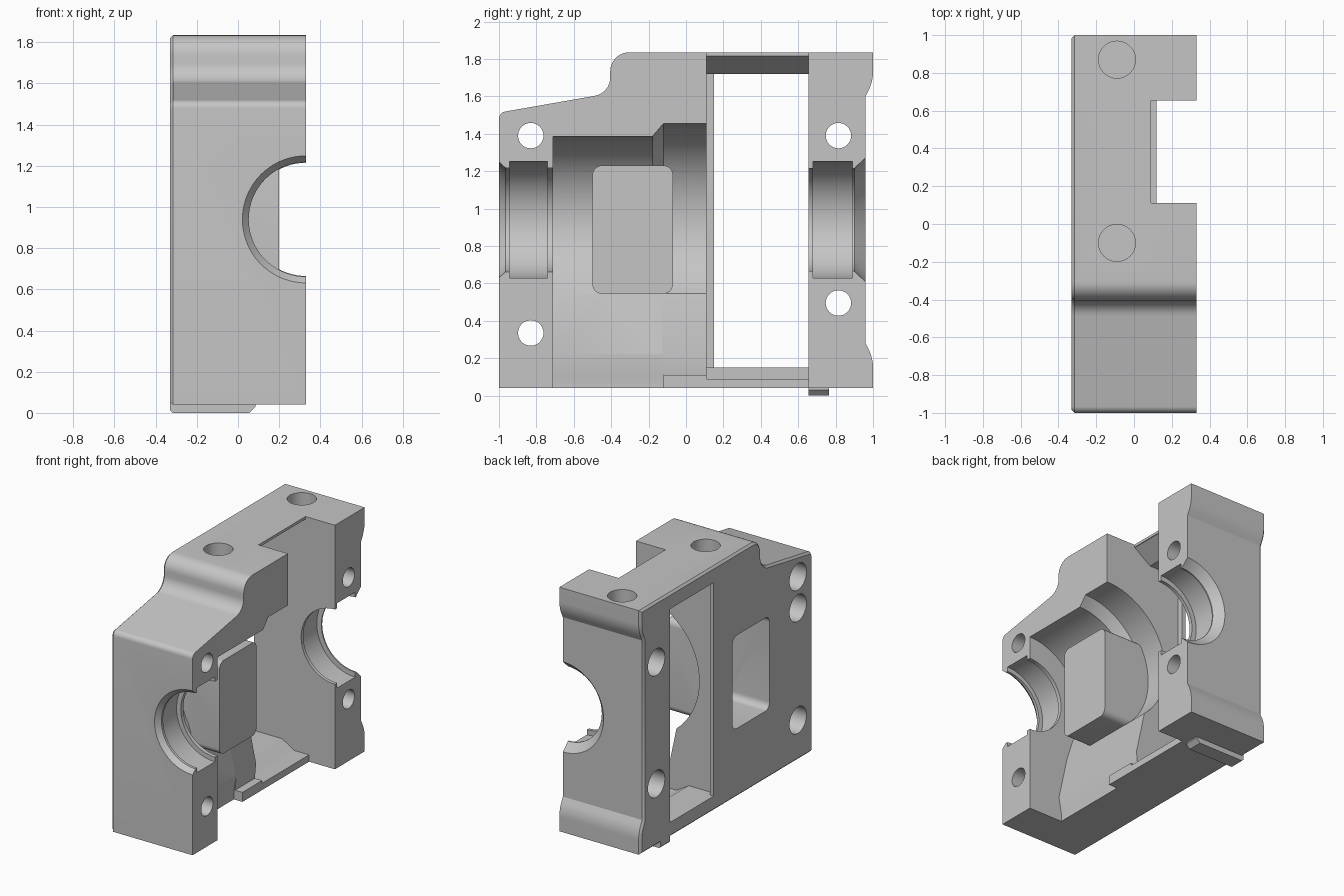
import bpy, bmesh, math
from mathutils import Vector

cube = bpy.data.objects.get("Cube")
if cube:
    bpy.data.objects.remove(cube, do_unlink=True)

grey = bpy.data.materials.new("cast_grey")
grey.use_nodes = True
grey.diffuse_color = (0.56, 0.56, 0.56, 1)
grey.node_tree.nodes["Principled BSDF"].inputs["Base Color"].default_value = (0.56, 0.56, 0.56, 1)

XS, BASE, TOP = 0.33, 0.04, 1.835     # half thickness, underside, top
AXIS_Z = 0.94                         # bore centre height


def skin(name, rings, chamfer=0):
    """Closed solid through a stack of equal rings, optionally chamfering the first cap."""
    bm = bmesh.new()
    loops = [[bm.verts.new(p) for p in ring] for ring in rings]
    for p, q in zip(loops, loops[1:]):
        for k in range(len(p)):
            bm.faces.new((p[k - 1], p[k], q[k], q[k - 1]))
    cap = bm.faces.new(loops[0][::-1])
    bm.faces.new(loops[-1])
    bm.normal_update()
    if bm.calc_volume(signed=True) < 0:
        bmesh.ops.reverse_faces(bm, faces=bm.faces[:])
    bm.normal_update()
    if chamfer:
        bmesh.ops.bevel(bm, geom=list(cap.edges), offset=chamfer, segments=1,
                        profile=0.5, affect="EDGES")
    mesh = bpy.data.meshes.new(name)
    bm.to_mesh(mesh)
    bm.free()
    mesh.materials.append(grey)
    ob = bpy.data.objects.new(name, mesh)
    bpy.context.collection.objects.link(ob)
    return ob


def rounded(points, steps=8):
    """Fillet each (a, b, radius) corner of a closed outline."""
    out = []
    for i, (a, b, r) in enumerate(points):
        p = Vector((a, b))
        if r == 0:
            out.append(p)
            continue
        u = (Vector(points[i - 1][:2]) - p).normalized()
        v = (Vector(points[(i + 1) % len(points)][:2]) - p).normalized()
        half = u.angle(v) / 2
        c = p + (u + v).normalized() * r / math.sin(half)
        t = r / math.tan(half)
        s, e = p + u * t - c, p + v * t - c
        a0 = math.atan2(s.y, s.x)
        turn = math.atan2(s.x * e.y - s.y * e.x, s.dot(e))
        out += [c + r * Vector((math.cos(a0 + turn * k / steps), math.sin(a0 + turn * k / steps)))
                for k in range(steps + 1)]
    return out


def prism(name, pts, axis, lo, hi, chamfer=0):
    """Extrude an outline along an axis."""
    place = {"x": lambda a, b, d: (d, a, b),
             "y": lambda a, b, d: (a, d, b),
             "z": lambda a, b, d: (a, b, d)}[axis]
    return skin(name, [[place(p[0], p[1], d) for p in pts] for d in (lo, hi)], chamfer)


def box(name, x, y, z):
    return prism(name, [(x[0], y[0]), (x[1], y[0]), (x[1], y[1]), (x[0], y[1])], "z", *z)


def circle(a, b, r, n):
    return [(a + r * math.cos(math.tau * k / n), b + r * math.sin(math.tau * k / n)) for k in range(n)]


def rod(name, a, b, r, axis, lo, hi):
    return prism(name, circle(a, b, r, 32), axis, lo, hi)


def lathe(name, profile):
    """Solid of revolution around the bore axis from (y, radius) pairs."""
    return skin(name, [[(x, y, z) for x, z in circle(XS, AXIS_Z, r, 72)] for y, r in profile])


# Housing outline, seen from the side
outline = rounded([(-1, BASE, 0), (1, BASE, 0), (1, 0.2, 0.22), (0.96, 0.28, 0),
                   (0.96, 1.6, 0), (1, 1.68, 0.22), (1, TOP, 0), (-0.405, TOP, 0.1),
                   (-0.405, 1.617, 0.1), (-1, 1.513, 0.04)])
housing = prism("housing", outline, "x", -XS, XS, chamfer=0.015)

# Stepped bore: front seat, main chamber, rear seat with flared mouth
cutters = [lathe("bore", [
    (-1.03, 0.335), (-0.965, 0.278), (-0.945, 0.278), (-0.945, 0.312), (-0.74, 0.312),
    (-0.74, 0.278), (-0.71, 0.278), (-0.71, 0.445), (-0.18, 0.445), (-0.12, 0.515),
    (0.13, 0.515), (0.13, 0.275), (0.68, 0.275), (0.68, 0.312), (0.89, 0.312),
    (0.89, 0.275), (0.9, 0.275), (0.99, 0.36)])]

# Chamber floor opening downwards, with a ledge towards the rear
wall = [(0.5, 0.8), (-0.08, 0.8), (0, 0.545), (0.07, 0.22)]
cutters += [
    prism("lower_chamber", wall + [(0.05, 0.1), (0.05, -0.1), (0.5, -0.1)], "y", -0.71, -0.12),
    prism("ledge_chamber", wall + [(0.06, 0.11), (0.5, 0.11)], "y", -0.13, 0.13),
    box("bottom_notch", (0.12, 0.5), (-0.13, 0.655), (-0.1, 0.3)),
    box("top_notch", (0.09, 0.5), (0.11, 0.655), (1.6, 2)),
]

# Tall slot with sloped rims, and its opening through the outer wall
slot = [(-0.3, 0.15), (-0.1, 0.15), (0.0, 0.09), (0.5, 0.09),
        (0.5, 1.815), (0.085, 1.815), (-0.05, 1.72), (-0.3, 1.72)]
cutters += [
    prism("slot", slot, "y", 0.11, 0.655),
    box("slot_opening", (-0.5, -0.2), (0.15, 0.655), (0.15, 1.72)),
]

# Rounded window through the outer wall
window = rounded([(-0.5, 0.545, 0.05), (-0.07, 0.545, 0.05), (-0.07, 1.23, 0.05), (-0.5, 1.23, 0.05)])
cutters.append(prism("window", window, "x", -0.5, 0.2))

# Counterbored bolt holes, a blind hole and the top sockets
for y, z in [(-0.83, 1.39), (-0.83, 0.335), (0.815, 1.39), (0.815, 0.495)]:
    cutters.append(rod("bolt_hole", y, z, 0.068, "x", -0.5, 0.5))
    cutters.append(rod("counterbore", y, z, 0.098, "x", -0.5, -0.2))
cutters.append(rod("blind_hole", -0.83, 1.16, 0.098, "x", -0.5, -0.2))
for y in (0.87, -0.1):
    cutters.append(rod("top_socket", -0.09, y, 0.098, "z", 1.66, 2))

# Carve the housing
bpy.context.view_layer.objects.active = housing
for cutter in cutters:
    cutter.hide_render = True
    mod = housing.modifiers.new("cut", "BOOLEAN")
    mod.operation = "DIFFERENCE"
    mod.solver = "EXACT"
    mod.object = cutter
    bpy.ops.object.modifier_apply(modifier=mod.name)
    bpy.data.objects.remove(cutter, do_unlink=True)

# Locating key under the rear block
key = prism("locating_key", [(-XS, 0.012), (-XS + 0.012, 0), (0.055, 0), (0.085, 0.03),
                             (0.085, 0.05), (-XS + 0.015, 0.06), (-XS, 0.06)], "y", 0.655, 0.765)

# Smooth the curved faces, keep machined edges crisp
bpy.ops.object.select_all(action="DESELECT")
for ob in (housing, key):
    ob.select_set(True)
bpy.context.view_layer.objects.active = housing
bpy.ops.object.shade_smooth_by_angle(angle=math.radians(25))
